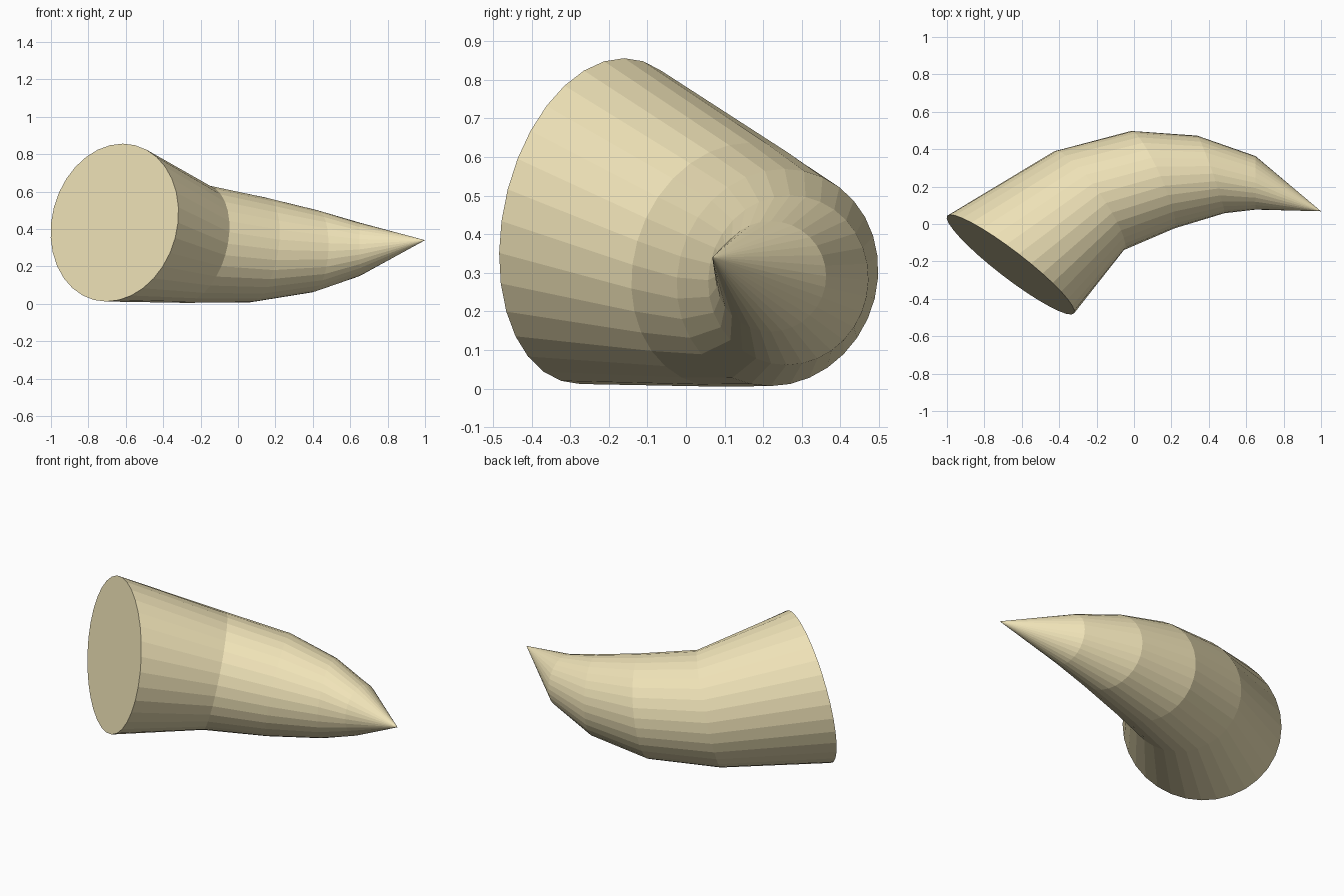
import bpy, bmesh
from math import cos, sin, pi
from mathutils import Vector

if "Cube" in bpy.data.objects:
    bpy.data.objects.remove(bpy.data.objects["Cube"])

SIDES = 32
# Rings along the curved spine: centre, facing direction, radius
RINGS = [
    ((-0.66, -0.217, 0.434), (0.60, 0.78, -0.167), 0.428),
    ((-0.24, 0.125, 0.321), (0.80, 0.565, -0.21), 0.323),
    ((0.10, 0.237, 0.288), (0.90, 0.40, -0.16), 0.285),
    ((0.41, 0.265, 0.281), (0.94, 0.33, -0.06), 0.220),
    ((0.65, 0.220, 0.291), (1.0, 0.0, 0.0), 0.143),
]
TIP = (1.0, 0.068, 0.34)


def add_ring(bm, centre, direction, radius):
    n = Vector(direction).normalized()
    side = Vector((0, 0, 1)).cross(n).normalized()
    up = n.cross(side)
    return [bm.verts.new(Vector(centre) + radius * (side * cos(a) + up * sin(a)))
            for a in (2 * pi * i / SIDES for i in range(SIDES))]


# Horn: lofted rings, flat base cap, pointed tip
bm = bmesh.new()
rings = [add_ring(bm, *r) for r in RINGS]
tip = bm.verts.new(TIP)
for i in range(SIDES):
    j = (i + 1) % SIDES
    for a, b in zip(rings, rings[1:]):
        bm.faces.new((a[i], a[j], b[j], b[i]))
    bm.faces.new((rings[-1][i], rings[-1][j], tip))
bm.faces.new(rings[0][::-1])
bmesh.ops.recalc_face_normals(bm, faces=bm.faces)
mesh = bpy.data.meshes.new("horn")
bm.to_mesh(mesh)
bm.free()

horn = bpy.data.objects.new("horn", mesh)
bpy.context.collection.objects.link(horn)
ivory = bpy.data.materials.new("ivory")
ivory.diffuse_color = (0.87, 0.77, 0.48, 1)
ivory.use_nodes = True
ivory.node_tree.nodes["Principled BSDF"].inputs["Base Color"].default_value = ivory.diffuse_color
mesh.materials.append(ivory)
